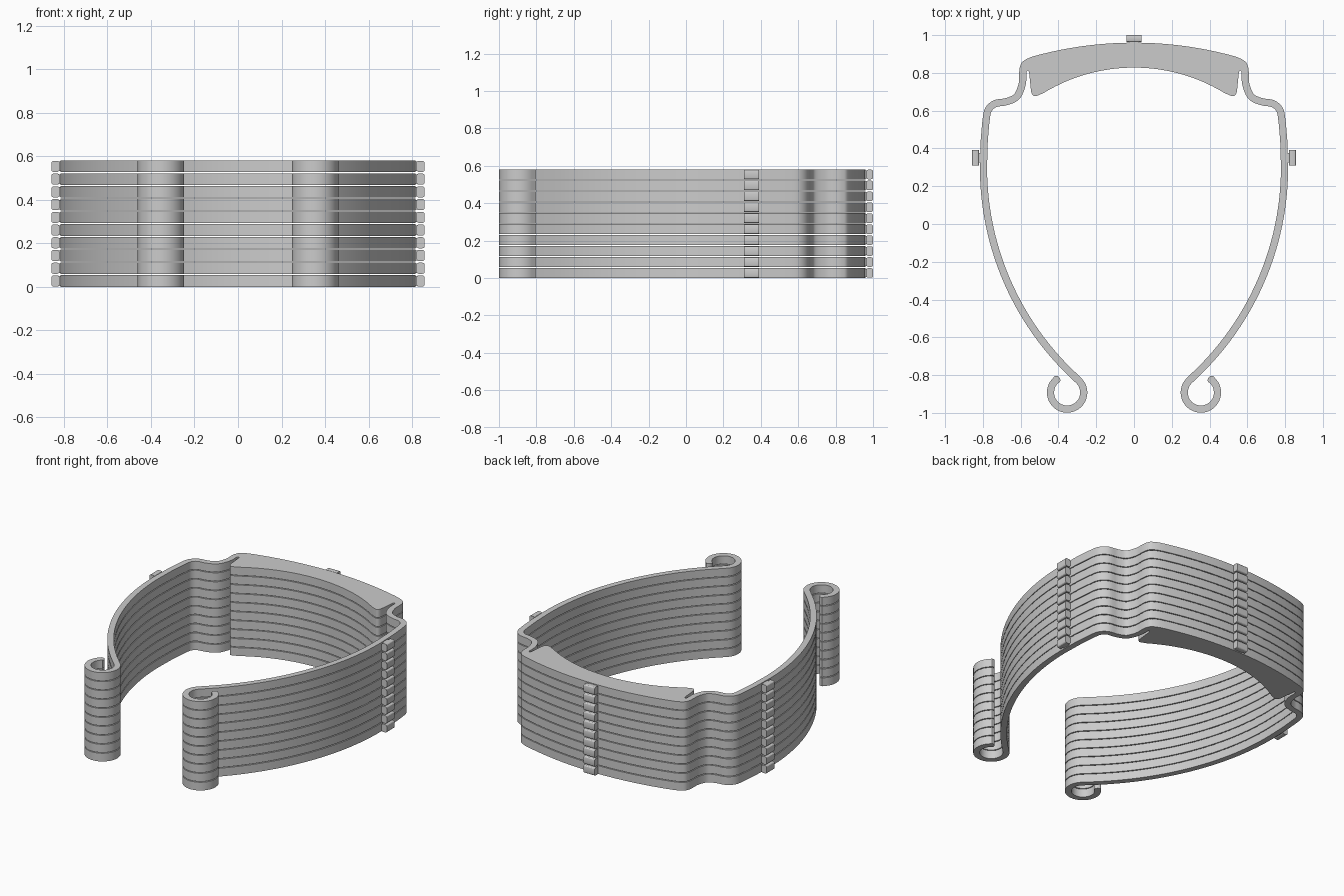
import bpy, bmesh
from math import sin, cos, radians, pi
from mathutils import Vector

cube = bpy.data.objects.get("Cube")
if cube:
    bpy.data.objects.remove(cube)

LAYERS, PITCH, THICK, HALF = 10, 0.0585, 0.0535, 0.019

grey = bpy.data.materials.new("plain_grey")
grey.use_nodes = True
grey.diffuse_color = (0.6, 0.6, 0.6, 1)
grey.node_tree.nodes["Principled BSDF"].inputs["Base Color"].default_value = (0.6, 0.6, 0.6, 1)


def arc(cx, cy, r, a0, a1, n):
    """Points on a circle between two angles in degrees."""
    angles = [radians(a0 + (a1 - a0) * i / n) for i in range(n + 1)]
    return [Vector((cx + r * cos(a), cy + r * sin(a))) for a in angles]


def spline(points, n=6):
    """Smooth curve through the points."""
    p = [Vector(q) for q in points]
    p = [2 * p[0] - p[1]] + p + [2 * p[-1] - p[-2]]
    out = []
    for a, b, c, d in zip(p, p[1:], p[2:], p[3:]):
        for i in range(n):
            t = i / n
            out.append(0.5 * (2 * b + (c - a) * t + (2 * a - 5 * b + 4 * c - d) * t ** 2
                              + (3 * b - a - 3 * c + d) * t ** 3))
    return out + [p[-2]]


def offset(path, dist):
    """Shift a path sideways, to the left of its direction."""
    out = []
    for i, p in enumerate(path):
        d = (path[min(i + 1, len(path) - 1)] - path[max(i - 1, 0)]).normalized()
        out.append(p + Vector((-d.y, d.x)) * dist)
    return out


def finish(name, bm):
    """Turn a bmesh into a stacked, smooth-shaded object."""
    bmesh.ops.recalc_face_normals(bm, faces=bm.faces)
    mesh = bpy.data.meshes.new(name)
    bm.to_mesh(mesh)
    bm.free()
    mesh.materials.append(grey)
    obj = bpy.data.objects.new(name, mesh)
    bpy.context.collection.objects.link(obj)
    bpy.ops.object.select_all(action="DESELECT")
    obj.select_set(True)
    bpy.context.view_layer.objects.active = obj
    bpy.ops.object.shade_smooth_by_angle(angle=radians(30))
    stack = obj.modifiers.new("stack", "ARRAY")
    stack.count = LAYERS
    stack.use_relative_offset = False
    stack.use_constant_offset = True
    stack.constant_offset_displace = (0, 0, PITCH)
    return obj


# Centre line of one arm: shoulder step, long bow, curled hook
shoulder = spline([(0.589, 0.80), (0.592, 0.74), (0.62, 0.675), (0.675, 0.648),
                   (0.735, 0.637), (0.771, 0.605), (0.783, 0.55), (0.793, 0.44)])
bow = arc(-0.716, 0.3, 1.513, 0, -47, 28)
hook = arc(0.354, -0.892, 0.088, 138, 408, 30)
line = shoulder + bow + hook

# Half outline: brow, outer side, rounded hook end, inner side, pad
brow_r = 2.0
brow = [Vector((x, 0.96 - brow_r + (brow_r ** 2 - x ** 2) ** 0.5))
        for x in [0.54 * i / 14 for i in range(15)]]
corner = spline([(0.568, 0.874), (0.594, 0.855), (0.606, 0.825)], 4)
tip = hook[-1]
end_cap = arc(tip.x, tip.y, HALF * 1.2, 205, 71, 10)
notch = spline([(0.569, 0.806), (0.562, 0.812), (0.555, 0.80), (0.55, 0.75), (0.543, 0.695),
                (0.528, 0.677), (0.505, 0.682)], 4)
pad_r = 0.92
pad = [Vector((x, 0.828 - pad_r + (pad_r ** 2 - x ** 2) ** 0.5))
       for x in [0.48 * (1 - i / 16) for i in range(17)]]
half = (brow + corner + offset(line, HALF) + end_cap
        + offset(line, -HALF)[::-1] + notch + pad)
mirrored = [Vector((-p.x, p.y)) for p in reversed(half[1:-1])]

# Headband frame
bm = bmesh.new()
bm.faces.new([bm.verts.new((p.x, p.y, 0)) for p in half + mirrored])
bmesh.ops.remove_doubles(bm, verts=bm.verts, dist=0.0005)
top = bmesh.ops.extrude_face_region(bm, geom=list(bm.faces), use_keep_orig=True)
bmesh.ops.translate(bm, verts=[v for v in top["geom"] if isinstance(v, bmesh.types.BMVert)],
                    vec=(0, 0, THICK))
bmesh.ops.triangulate(bm, faces=[f for f in bm.faces if len(f.verts) > 4])
finish("headband_frame", bm)


def stud(name, x, y, angle):
    """Small stud: narrow neck and a wider bevelled head, pointing along local +x."""
    bm = bmesh.new()
    for cx, sx, sy, sz, bevel in ((0.008, 0.04, 0.052, 0.044, 0), (0.0265, 0.037, 0.08, 0.051, 0.01)):
        verts = bmesh.ops.create_cube(bm, size=1)["verts"]
        bmesh.ops.scale(bm, verts=verts, vec=(sx, sy, sz))
        bmesh.ops.translate(bm, verts=verts, vec=(cx, 0, THICK / 2))
        if bevel:
            edges = [e for e in bm.edges if e.verts[0] in verts
                     and abs(e.verts[0].co.y - e.verts[1].co.y) > 0.01]
            bmesh.ops.bevel(bm, geom=edges, offset=bevel, segments=3, profile=0.5, affect="EDGES")
    obj = finish(name, bm)
    obj.location = (x, y, 0)
    obj.rotation_euler.z = angle


# Studs on both sides and at the back
stud("left_stud", 0.812, 0.351, 0)
stud("right_stud", -0.812, 0.351, pi)
stud("back_stud", 0, 0.955, pi / 2)
